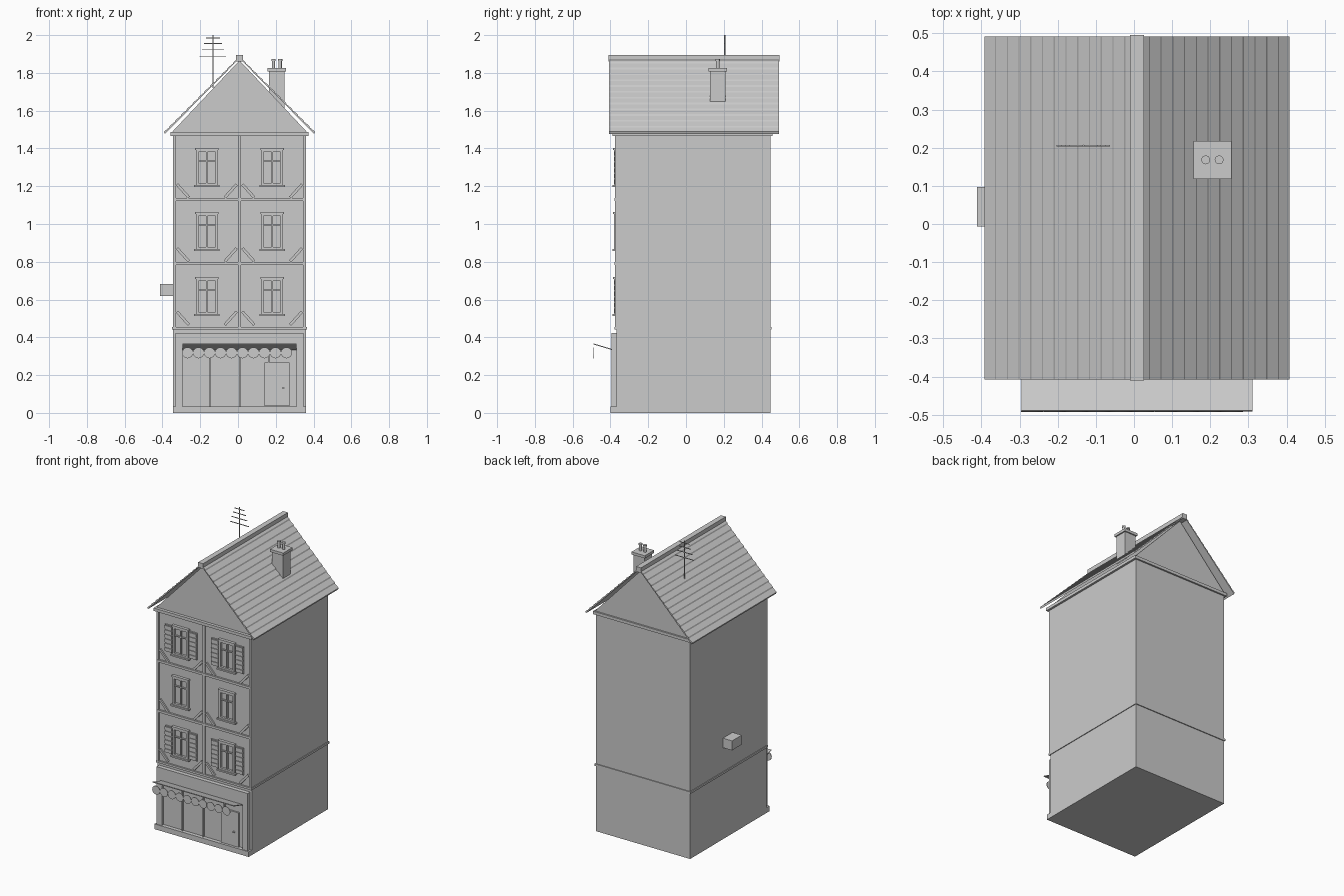
import bpy, bmesh
from math import radians, atan2, hypot
from mathutils import Matrix, Vector

if "Cube" in bpy.data.objects:
    bpy.data.objects.remove(bpy.data.objects["Cube"])

CX = 0.008          # centre line of the house


def finish(name, bm):
    bmesh.ops.recalc_face_normals(bm, faces=bm.faces)
    me = bpy.data.meshes.new(name)
    bm.to_mesh(me)
    bm.free()
    ob = bpy.data.objects.new(name, me)
    bpy.context.collection.objects.link(ob)
    return ob


def add_box(bm, x0, x1, y0, y1, z0, z1):
    m = Matrix.Translation((CX + (x0 + x1) / 2, (y0 + y1) / 2, (z0 + z1) / 2))
    bmesh.ops.create_cube(bm, size=1, matrix=m @ Matrix.Diagonal((x1 - x0, y1 - y0, z1 - z0, 1)))


def boxes(name, *specs):
    bm = bmesh.new()
    for s in specs:
        add_box(bm, *s)
    return finish(name, bm)


def prism(name, pts, y0, y1):
    """Extrude an x-z profile along y."""
    bm = bmesh.new()
    f = bm.faces.new([bm.verts.new((CX + x, y0, z)) for x, z in pts])
    r = bmesh.ops.extrude_face_region(bm, geom=[f])
    bmesh.ops.translate(bm, vec=(0, y1 - y0, 0),
                        verts=[v for v in r["geom"] if isinstance(v, bmesh.types.BMVert)])
    return finish(name, bm)


def add_cyl(bm, x, y, z, r, h, seg=16, along_y=False):
    m = Matrix.Translation((CX + x, y, z))
    if along_y:
        m = m @ Matrix.Rotation(radians(90), 4, 'X')
    bmesh.ops.create_cone(bm, cap_ends=True, segments=seg, radius1=r, radius2=r, depth=h, matrix=m)


# walls, string course and cornice
boxes("walls", (-0.352, 0.352, -0.367, 0.447, 0, 1.475))
boxes("string_course", (-0.357, 0.357, -0.378, 0.453, 0.442, 0.456))
boxes("cornice", (-0.366, 0.366, -0.39, 0.458, 1.466, 1.486))

# gable and shingled roof (saw-tooth profile on each slope)
prism("gable", [(-0.358, 1.486), (0.358, 1.486), (0, 1.866)], -0.37, 0.447)
ROWS, EX, EZ, PEAK = 13, 0.4, 1.477, 1.877
for s, side in ((-1, "left"), (1, "right")):
    pts = [(0, PEAK), (EX - 0.005, EZ)]
    for i in range(ROWS):
        t0, t1 = i / ROWS, (i + 1) / ROWS
        x0, z0 = EX * (1 - t0), EZ + (PEAK - EZ) * t0
        x1, z1 = EX * (1 - t1), EZ + (PEAK - EZ) * t1
        pts += [(x0, z0 + 0.012), (x1 + 0.003, z1 + 0.003)]
    prism("roof_" + side, [(s * x, z) for x, z in pts], -0.408, 0.492)
boxes("ridge_cap", (-0.018, 0.018, -0.41, 0.495, 1.86, 1.895))

# timber frame on the upper storeys
FLOORS = (0.456, 0.792, 1.13)
FRONT = -0.367
boxes("timber_posts", *[(x - 0.008, x + 0.008, -0.377, FRONT, 0.456, 1.466)
                        for x in (-0.345, 0, 0.345)])
boxes("timber_rails", *[(-0.353, 0.353, -0.379, FRONT, z - 0.008, z + 0.008) for z in FLOORS[1:]])
bm = bmesh.new()
for z in FLOORS:
    z += 0.008
    for px in (-0.173, 0.173):
        for s in (-1, 1):
            a, b = Vector((px + s * 0.158, z + 0.072)), Vector((px + s * 0.095, z + 0.002))
            d = b - a
            m = (Matrix.Translation((CX + (a.x + b.x) / 2, -0.372, (a.y + b.y) / 2))
                 @ Matrix.Rotation(-atan2(d.y, d.x), 4, 'Y')
                 @ Matrix.Diagonal((d.length, 0.01, 0.015, 1)))
            bmesh.ops.create_cube(bm, size=1, matrix=m)
finish("timber_braces", bm)

# windows, with louvred shutters on the first and third upper floors
for n, (z0, shutters) in enumerate(((0.522, True), (0.866, False), (1.205, True)), 1):
    z1 = z0 + 0.19
    for px, side in ((-0.173, "left"), (0.173, "right")):
        l, r = px - 0.058, px + 0.058
        boxes(f"window_{n}_{side}",
              (l, l + 0.013, -0.382, FRONT, z0, z1), (r - 0.013, r, -0.382, FRONT, z0, z1),
              (l + 0.013, r - 0.013, -0.382, FRONT, z1 - 0.013, z1),
              (l + 0.013, r - 0.013, -0.382, FRONT, z0, z0 + 0.013),
              (px - 0.004, px + 0.004, -0.379, FRONT, z0 + 0.013, z1 - 0.013),
              (l + 0.013, r - 0.013, -0.378, FRONT, z0 + 0.125, z0 + 0.132))
        boxes(f"window_sill_{n}_{side}", (l - 0.01, r + 0.01, -0.39, FRONT, z0 - 0.008, z0 + 0.002))
        boxes(f"window_head_{n}_{side}", (l - 0.004, r + 0.004, -0.386, FRONT, z1 - 0.004, z1 + 0.008))
        if shutters:
            parts = []
            for s in (-1, 1):
                a, b = sorted((px + s * 0.062, px + s * 0.12))
                parts.append((a, b, -0.374, FRONT, z0 + 0.004, z1 - 0.004))
                for k in range(6):
                    zs = z0 + 0.008 + k * 0.03
                    parts.append((a + 0.003, b - 0.003, -0.379, -0.374, zs, zs + 0.022))
            boxes(f"shutters_{n}_{side}", *parts)

# shop front
boxes("shop_plinth", (-0.352, 0.352, -0.4, FRONT, 0, 0.035))
boxes("shop_pilasters", (-0.34, -0.301, -0.395, FRONT, 0.035, 0.335),
      (0.301, 0.34, -0.395, FRONT, 0.035, 0.335))
boxes("shop_fascia", (-0.34, 0.34, -0.395, FRONT, 0.335, 0.423))
boxes("shop_glass", (-0.301, 0.301, -0.374, FRONT, 0.035, 0.335))
boxes("shop_mullions", *[(x - 0.004, x + 0.004, -0.385, -0.374, z, 0.335)
                         for x, z in ((-0.156, 0.035), (0, 0.035), (0.156, 0.268))])
boxes("shop_door", (0.133, 0.265, -0.385, -0.374, 0.036, 0.268))
bm = bmesh.new()
add_cyl(bm, 0.232, -0.389, 0.132, 0.006, 0.01, 12, True)
finish("door_knob", bm)

# awning, tilted up toward the street, with disc-shaped scallops
bm = bmesh.new()
y0, z0, y1, z1 = -0.39, 0.335, -0.49, 0.365
m = (Matrix.Translation((CX, (y0 + y1) / 2, (z0 + z1) / 2))
     @ Matrix.Rotation(atan2(z1 - z0, y1 - y0) - radians(180), 4, 'X')
     @ Matrix.Diagonal((0.606, hypot(y1 - y0, z1 - z0), 0.005, 1)))
bmesh.ops.create_cube(bm, size=1, matrix=m)
finish("awning", bm)
bm = bmesh.new()
for i in range(10):
    add_cyl(bm, -0.275 + i * 0.0582, -0.4905, 0.318, 0.029, 0.004, 24, True)
finish("awning_scallops", bm)

# wall-mounted unit on the left side
boxes("wall_unit", (-0.42, -0.35, -0.006, 0.097, 0.618, 0.682))

# chimney with two pots
boxes("chimney", (0.157, 0.239, 0.127, 0.209, 1.6, 1.812))
boxes("chimney_cap", (0.148, 0.247, 0.118, 0.217, 1.808, 1.826))
bm = bmesh.new()
for x in (0.18, 0.215):
    add_cyl(bm, x, 0.168, 1.845, 0.009, 0.045)
    add_cyl(bm, x, 0.168, 1.868, 0.0115, 0.01)
finish("chimney_pots", bm)

# rooftop aerial
bm = bmesh.new()
add_cyl(bm, -0.141, 0.205, 1.86, 0.003, 0.28, 8)
for z, w in ((1.886, 0.14), (1.922, 0.116), (1.955, 0.094), (1.985, 0.074)):
    add_box(bm, -0.141 - w / 2, -0.141 + w / 2, 0.203, 0.207, z - 0.002, z + 0.002)
finish("roof_aerial", bm)
